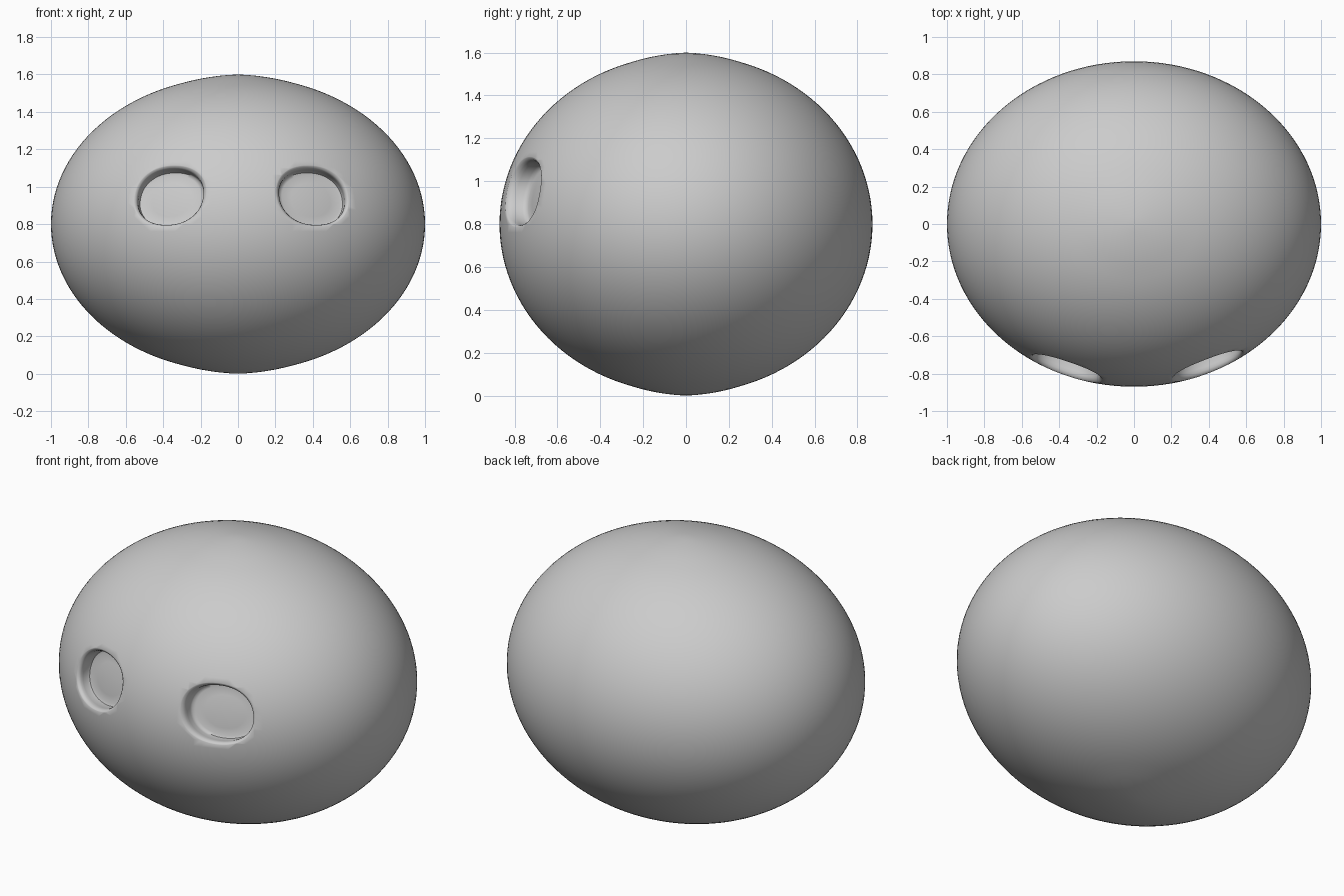
import bpy, bmesh, math

if "Cube" in bpy.data.objects:
    bpy.data.objects.remove(bpy.data.objects["Cube"])

RX, RY, RZ, ZC = 1.0, 0.87, 0.79, 0.80


def front_y(x, z):
    # y of the body's front surface at a given x, z
    return -RY * math.sqrt(max(0.0, 1 - (x / RX) ** 2 - ((z - ZC) / RZ) ** 2))


# Body: squashed sphere with faintly pointed poles
bpy.ops.mesh.primitive_uv_sphere_add(segments=128, ring_count=64, radius=1)
body = bpy.context.object
body.name = "head_body"
for v in body.data.vertices:
    r = math.hypot(v.co.x, v.co.y)
    peak = 0.01 * max(0.0, 1 - r / 0.3)
    z = v.co.z * RZ + math.copysign(peak, v.co.z)
    v.co = (v.co.x * RX, v.co.y * RY, ZC + z)


def socket_cutter(name, cx, side):
    # Rings of (scale, depth below surface); negative depth is outside
    rings = [(1.22, -0.02), (1.15, -0.004), (1.09, 0.003), (1.04, 0.011),
             (1.01, 0.024), (1.0, 0.04), (1.0, 0.075), (0.97, 0.09),
             (0.88, 0.097), (0.6, 0.1), (0.3, 0.1)]
    n, cz, rx, rz = 64, 0.95, 0.173, 0.148
    bm = bmesh.new()
    loops = []
    for s, d in rings:
        loop = []
        for i in range(n):
            a = 2 * math.pi * i / n
            c, t = math.cos(a), math.sin(a)
            dx = rx * s * math.copysign(abs(c) ** 0.92, c)
            dz = rz * s * math.copysign(abs(t) ** 0.92, t)
            x, z = cx + dx - side * 0.15 * dz, cz + dz
            k = max(d, 0)
            loop.append(bm.verts.new((x - side * 0.1 * k, front_y(x, z) + d,
                                      z - 0.22 * k)))
        loops.append(loop)
    for a, b in zip(loops, loops[1:]):
        for i in range(n):
            j = (i + 1) % n
            bm.faces.new((a[i], a[j], b[j], b[i]))
    # Outer and inner caps
    for loop, y in ((loops[0], -1.0), (loops[-1], None)):
        yc = y if y else sum(v.co.y for v in loop) / n
        zc = sum(v.co.z for v in loop) / n
        xc = sum(v.co.x for v in loop) / n
        mid = bm.verts.new((xc, yc, zc))
        for i in range(n):
            bm.faces.new((loop[i], loop[(i + 1) % n], mid))
    bmesh.ops.recalc_face_normals(bm, faces=bm.faces)
    me = bpy.data.meshes.new(name)
    bm.to_mesh(me)
    bm.free()
    ob = bpy.data.objects.new(name, me)
    bpy.context.collection.objects.link(ob)
    ob.hide_render = True
    return ob


# Eye sockets carved into the front
for name, cx, side in (("left_socket", -0.363, -1), ("right_socket", 0.398, 1)):
    cutter = socket_cutter(name, cx, side)
    mod = body.modifiers.new(name, 'BOOLEAN')
    mod.operation = 'DIFFERENCE'
    mod.solver = 'EXACT'
    mod.object = cutter
    bpy.context.view_layer.objects.active = body
    bpy.ops.object.modifier_apply(modifier=mod.name)
    bpy.data.objects.remove(cutter)

bpy.ops.object.select_all(action='DESELECT')
body.select_set(True)
bpy.context.view_layer.objects.active = body
bpy.ops.object.shade_smooth_by_angle(angle=math.radians(50))
